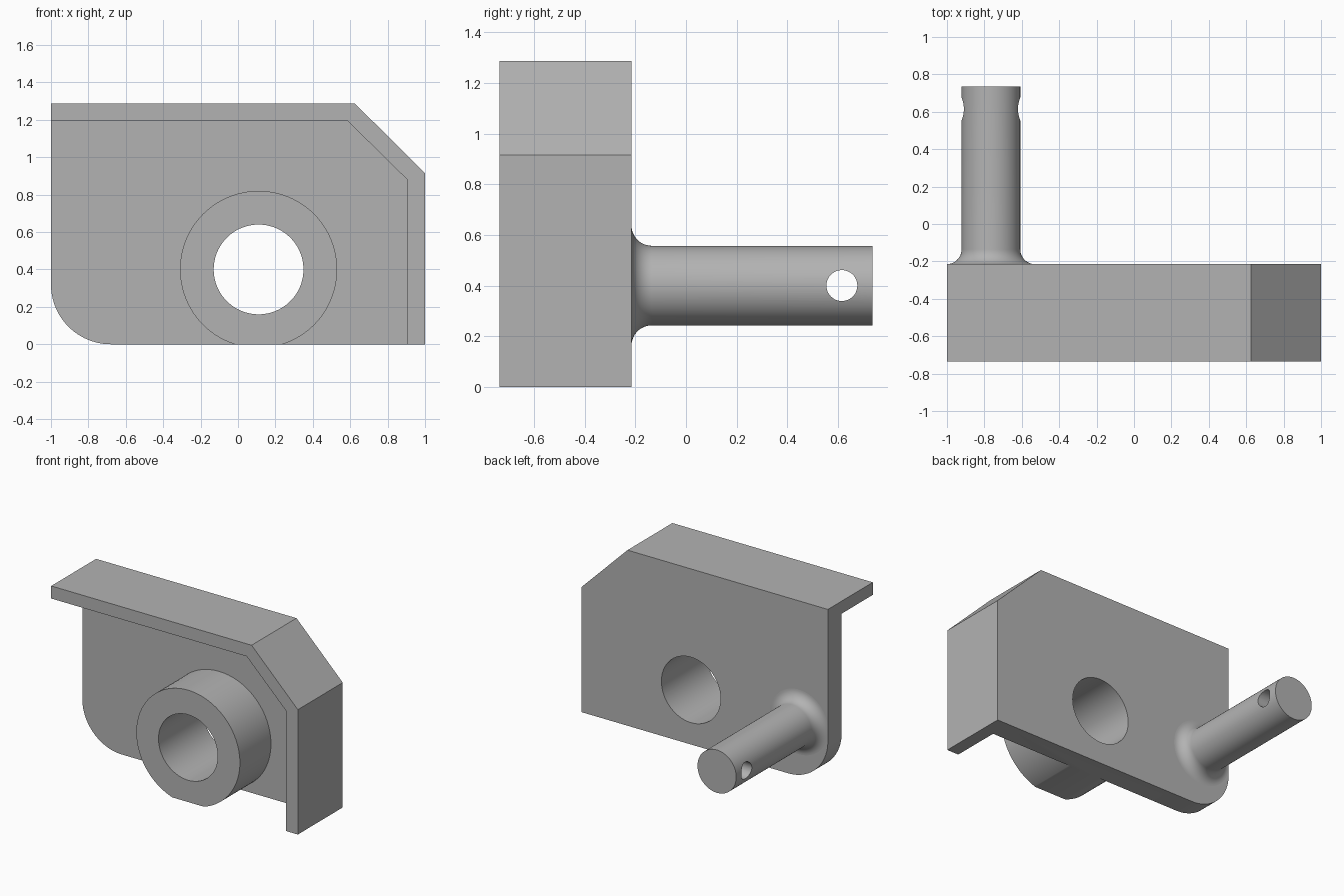
import bpy, bmesh
from math import sin, cos, pi, radians
from mathutils import Matrix, Vector

if "Cube" in bpy.data.objects:
    bpy.data.objects.remove(bpy.data.objects["Cube"], do_unlink=True)

grey = bpy.data.materials.new("plain_grey")
grey.use_nodes = True
COLOUR = (0.45, 0.45, 0.45, 1)
grey.diffuse_color = COLOUR
grey.node_tree.nodes["Principled BSDF"].inputs["Base Color"].default_value = COLOUR

FRONT, WEB, BACK, END = -0.735, -0.375, -0.215, 0.735
BORE = (0.11, 0.4)
PIN = (-0.765, 0.4)


def finish(name, bm):
    bmesh.ops.recalc_face_normals(bm, faces=bm.faces)
    mesh = bpy.data.meshes.new(name)
    bm.to_mesh(mesh)
    bm.free()
    mesh.materials.append(grey)
    obj = bpy.data.objects.new(name, mesh)
    bpy.context.collection.objects.link(obj)
    return obj


def prism(name, outline, y0, y1):
    """Extrude an x-z outline along y."""
    bm = bmesh.new()
    face = bm.faces.new([bm.verts.new((x, y0, z)) for x, z in outline])
    new = bmesh.ops.extrude_face_region(bm, geom=[face])["geom"]
    bmesh.ops.translate(bm, vec=(0, y1 - y0, 0),
                        verts=[g for g in new if isinstance(g, bmesh.types.BMVert)])
    return finish(name, bm)


def cylinder(name, centre, radius, length, axis, segments=96):
    bm = bmesh.new()
    turn = Vector((0, 0, 1)).rotation_difference(Vector(axis)).to_matrix().to_4x4()
    bmesh.ops.create_cone(bm, cap_ends=True, segments=segments, radius1=radius,
                          radius2=radius, depth=length,
                          matrix=Matrix.Translation(centre) @ turn)
    return finish(name, bm)


def combine(obj, tool, operation):
    """Apply a boolean and discard the tool."""
    mod = obj.modifiers.new(operation, "BOOLEAN")
    mod.operation, mod.solver, mod.object = operation, "EXACT", tool
    bpy.context.view_layer.objects.active = obj
    bpy.ops.object.modifier_apply(modifier=mod.name)
    bpy.data.objects.remove(tool, do_unlink=True)


# Bracket block: chamfered upper corner, rounded lower corner
R = 0.32
corner = [(-1 + R - R * sin(a), R - R * cos(a))
          for a in (pi / 2 * i / 24 for i in range(25))]
outline = corner[::-1] + [(1, 0), (1, 0.915), (0.625, 1.287), (-1, 1.287)]
outline = outline[:]
bracket = prism("bracket", outline, FRONT, BACK)

# Front pocket leaves the flange rim, the web and the boss standing
pocket = prism("pocket_cutter",
               [(-1.2, -0.2), (0.905, -0.2), (0.905, 0.88), (0.585, 1.195), (-1.2, 1.195)],
               FRONT - 0.1, WEB)
boss = cylinder("boss_keeper", (BORE[0], -0.6, BORE[1]), 0.42, 1, (0, 1, 0))
combine(pocket, boss, "DIFFERENCE")
combine(bracket, pocket, "DIFFERENCE")
bore = cylinder("bore_cutter", (BORE[0], -0.5, BORE[1]), 0.24, 1, (0, 1, 0))
combine(bracket, bore, "DIFFERENCE")

# Pin with a root fillet, turned around its axis
r, fillet = 0.157, 0.08
profile = [(0, BACK - 0.001), (r + fillet, BACK - 0.001)]
profile += [(r + fillet - fillet * sin(a), BACK + fillet - fillet * cos(a))
            for a in (pi / 2 * i / 12 for i in range(13))]
profile += [(r, END), (0, END)]
bm = bmesh.new()
verts = [bm.verts.new((PIN[0] + p, y, PIN[1])) for p, y in profile]
edges = [bm.edges.new(pair) for pair in zip(verts, verts[1:])]
bmesh.ops.spin(bm, geom=verts + edges, cent=(PIN[0], 0, PIN[1]), axis=(0, 1, 0),
               angle=2 * pi, steps=96, use_merge=True)
bmesh.ops.remove_doubles(bm, verts=bm.verts, dist=0.0001)
pin = finish("pin", bm)

# Trim the fillet to the plate edge and drill the cross hole
combine(pin, prism("trim_tool", outline, BACK - 0.2, END + 0.2), "INTERSECT")
combine(pin, cylinder("cross_hole_cutter", (PIN[0], 0.615, PIN[1]), 0.061, 1, (1, 0, 0), 48),
        "DIFFERENCE")

# Smooth the round surfaces, keep the machined edges sharp
for obj in (bracket, pin):
    bpy.ops.object.select_all(action="DESELECT")
    obj.select_set(True)
    bpy.context.view_layer.objects.active = obj
    bpy.ops.object.shade_smooth_by_angle(angle=radians(30))
